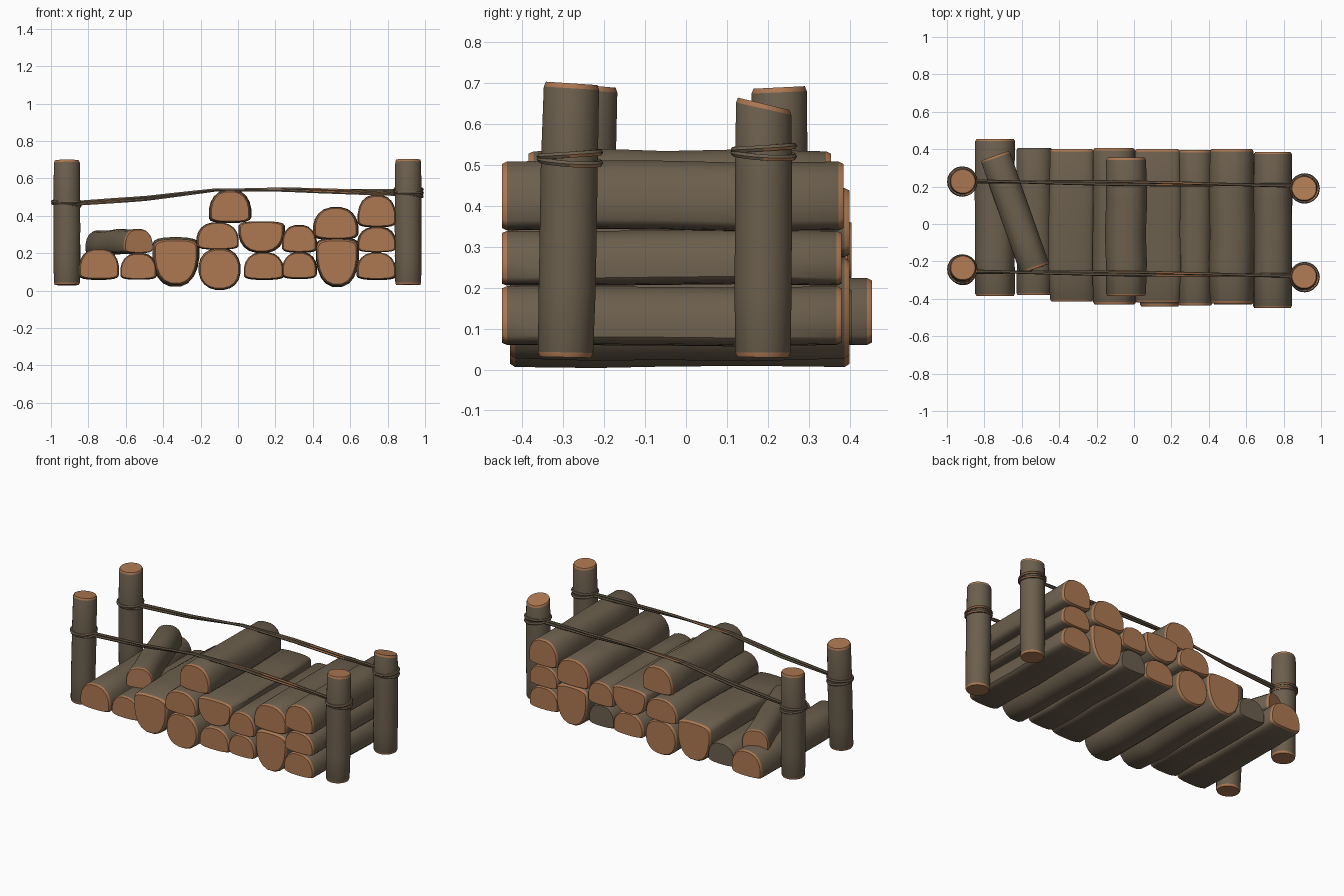
import bpy, math, random
from mathutils import Vector

if "Cube" in bpy.data.objects:
    bpy.data.objects.remove(bpy.data.objects["Cube"])

random.seed(4)


def material(name, rgb):
    m = bpy.data.materials.new(name)
    m.diffuse_color = (*rgb, 1)
    m.use_nodes = True
    m.node_tree.nodes["Principled BSDF"].inputs["Base Color"].default_value = m.diffuse_color
    return m


BARK = material("bark", (0.150, 0.115, 0.075))
WOOD = material("cut wood", (0.420, 0.190, 0.085))


def loft(name, rings, closed=False, tan=lambda i, j: False, tan_ends=(True, True)):
    """Skin a list of equal rings; tan(i, j) picks cut-wood faces."""
    n, m = len(rings[0]), len(rings)
    verts = [p for r in rings for p in r]
    faces, mats = [], []
    for i in range(m if closed else m - 1):
        k = (i + 1) % m
        for j in range(n):
            q = (j + 1) % n
            faces.append((i * n + j, i * n + q, k * n + q, k * n + j))
            mats.append(int(tan(i, j)))
    if not closed:
        faces.append(tuple(reversed(range(n))))
        faces.append(tuple(range((m - 1) * n, m * n)))
        mats += [int(tan_ends[0]), int(tan_ends[1])]
    me = bpy.data.meshes.new(name)
    me.from_pydata(verts, [], faces)
    me.materials.append(BARK)
    me.materials.append(WOOD)
    me.polygons.foreach_set("material_index", mats)
    ob = bpy.data.objects.new(name, me)
    bpy.context.collection.objects.link(ob)
    return ob


def power(v, e):
    return math.copysign(abs(v) ** e, v)


def profile(kind, n=20):
    """Cross-section in -1..1: round, dome (flat base), bowl (flat top)."""
    pts = []
    for k in range(n):
        a = 2 * math.pi * (k + 0.5) / n
        c, s = math.cos(a), math.sin(a)
        if kind == "post":
            pts.append((c, s))
        elif kind == "round":
            pts.append((power(c, 0.85), power(s, 0.9)))
        else:
            mid = -0.4
            v = mid + (1 - mid) * s ** 0.95 if s > 0 else mid - (1 + mid) * (-s) ** 0.35
            pts.append((power(c, 0.8), v))
    if kind == "bowl":
        pts = [(u, -v) for u, v in reversed(pts)]
    return pts


def log(name, p0, p1, w, h, kind, grow=0.0, slope=0.0, back=True, wave=0.004):
    """Log along p0-p1 with chamfered, cut-wood ends."""
    p0, p1 = Vector(p0), Vector(p1)
    d = (p1 - p0).normalized()
    length = (p1 - p0).length
    up = Vector((0, 0, 1)) if abs(d.z) < 0.5 else Vector((0, -1, 0))
    side = d.cross(up).normalized()
    up = side.cross(d)
    e = 0.012
    stops = [(0, 0.93), (e, 1)] + [(length * t, 1 + grow) for t in (0.25, 0.45, 0.7)] \
        + [(length - e, 1), (length, 0.93)]
    sec = profile(kind)
    rings = []
    for i, (t, k) in enumerate(stops):
        off = Vector((0, 0))
        if 1 < i < 5:
            off = Vector((random.uniform(-wave, wave), random.uniform(-wave, wave)))
        ring = []
        for u, v in sec:
            tilt = slope * v * h / 2 if i >= 5 else 0
            ring.append(p0 + d * (t + tilt) + side * (u * w / 2 * k + off.x)
                        + up * (v * h / 2 * k + off.y))
        # side = d x up flips the winding, so reverse to face outward
        rings.append(ring[::-1])
    last = len(stops) - 2
    return loft(name, rings, tan=lambda i, j: i == 0 or (i == last and back),
                tan_ends=(True, back))


# Stacked firewood: x0, x1, z0, z1, y0, y1, section, belly growth, tan back end
LOGS = [
    (-.85, -.635, .06, .225, -.385, .455, "dome", 0, 1),
    (-.63, -.435, .06, .20, -.38, .405, "dome", 0, 0),
    (-.45, -.215, .03, .275, -.415, .40, "bowl", .06, 1),
    (-.21, .012, .005, .225, -.43, .40, "round", 0, 1),
    (.03, .245, .06, .205, -.44, .39, "dome", 0, 1),
    (.235, .42, .065, .205, -.435, .385, "dome", 0, 0),
    (.42, .64, .025, .275, -.43, .40, "bowl", .05, 1),
    (.635, .845, .06, .205, -.45, .38, "dome", 0, 1),
    (-.22, .005, .22, .365, -.43, .405, "dome", 0, 1),
    (.005, .245, .205, .37, -.42, .40, "bowl", .03, 1),
    (.235, .42, .205, .35, -.435, .395, "dome", 0, 1),
    (.405, .64, .275, .445, -.425, .40, "dome", .02, 1),
    (.64, .845, .205, .34, -.45, .38, "dome", 0, 1),
    (-.15, .065, .365, .535, -.385, .355, "dome", .03, 1),
    (.64, .845, .34, .51, -.45, .385, "dome", 0, 1),
]
for k, (x0, x1, z0, z1, y0, y1, kind, grow, back) in enumerate(LOGS):
    x, z = (x0 + x1) / 2, (z0 + z1) / 2
    log(f"log_{k + 1}", (x, y0, z), (x, y1, z), x1 - x0, z1 - z0, kind, grow, 0, bool(back))
# loose log lying askew
log("slanted_log", (-.53, -.24, .265), (-.742, .365, .258), .165, .13, "dome")

# Corner posts: foot, top, top slope
POSTS = {
    "front_left_post": ((-.915, -.26, .03), (-.915, -.235, .695), 0.05),
    "back_left_post": ((-.915, .225, .03), (-.915, .228, .69), -0.05),
    "front_right_post": ((.91, -.295, .03), (.91, -.28, .70), 0.04),
    "back_right_post": ((.91, .188, .03), (.91, .19, .65), 0.22),
}
for name, (a, b, slope) in POSTS.items():
    log(name, a, b, .14, .137, "post", .03, slope, wave=.001)


def rope(name, path, r, closed=False):
    """Tube along a path, with a few worn light patches."""
    rings, n, m = [], 6, len(path)
    for i, p in enumerate(path):
        a = path[(i - 1) % m] if closed or i > 0 else p
        b = path[(i + 1) % m] if closed or i < m - 1 else p
        d = (b - a).normalized()
        s = d.cross(Vector((0, 0, 1))).normalized()
        u = s.cross(d)
        rings.append([p + (s * math.cos(2 * math.pi * j / n) - u * math.sin(2 * math.pi * j / n)) * r
                      for j in range(n)])
    loft(name, rings, closed, tan=lambda i, j: j == (i // 4) % 6)


# Rope lashings: two crossing loops round each post
TIES = {"front_left": (-.918, -.243, .468), "back_left": (-.918, .227, .468),
        "front_right": (.912, -.284, .518), "back_right": (.912, .19, .534)}
for name, c in TIES.items():
    for k, sign in enumerate((-1, 1)):
        pts = []
        for i in range(20):
            a = 2 * math.pi * i / 20
            dz = sign * (.008 + .006 * math.sin(a + .6)) - .004 * math.cos(a)
            pts.append(Vector(c) + Vector((math.cos(a) * .073, math.sin(a) * .073, dz)))
        rope(f"{name}_rope_loop_{k + 1}", pts, .0085, True)

# Rope spans: two twisted strands draped over the top log
for side, ya, yb, zr in (("front", -.255, -.275, .518), ("back", .228, .207, .530)):
    keys = [(-.85, .468), (-.5, .492), (-.12, .538), (.25, .54), (.55, .53), (.85, zr)]
    for k in range(2):
        pts = []
        for i in range(29):
            x = -.85 + 1.7 * i / 28
            for (xa, za), (xb, zb) in zip(keys, keys[1:]):
                if x <= xb + 1e-6:
                    z = za + (zb - za) * (x - xa) / (xb - xa)
                    break
            y = ya + (yb - ya) * i / 28
            a = 1.0 + i * .16 + k * math.pi
            pts.append(Vector((x, y + .007 * math.cos(a), z + .007 * math.sin(a))))
        rope(f"{side}_rope_strand_{k + 1}", pts, .008)

# Smooth sides, crisp cut ends; make every shell face outward
import bmesh
for ob in bpy.context.collection.objects:
    bm = bmesh.new()
    bm.from_mesh(ob.data)
    bmesh.ops.recalc_face_normals(bm, faces=bm.faces)
    bm.to_mesh(ob.data)
    bm.free()
    ob.select_set(True)
    bpy.context.view_layer.objects.active = ob
bpy.ops.object.shade_smooth_by_angle(angle=math.radians(38))
